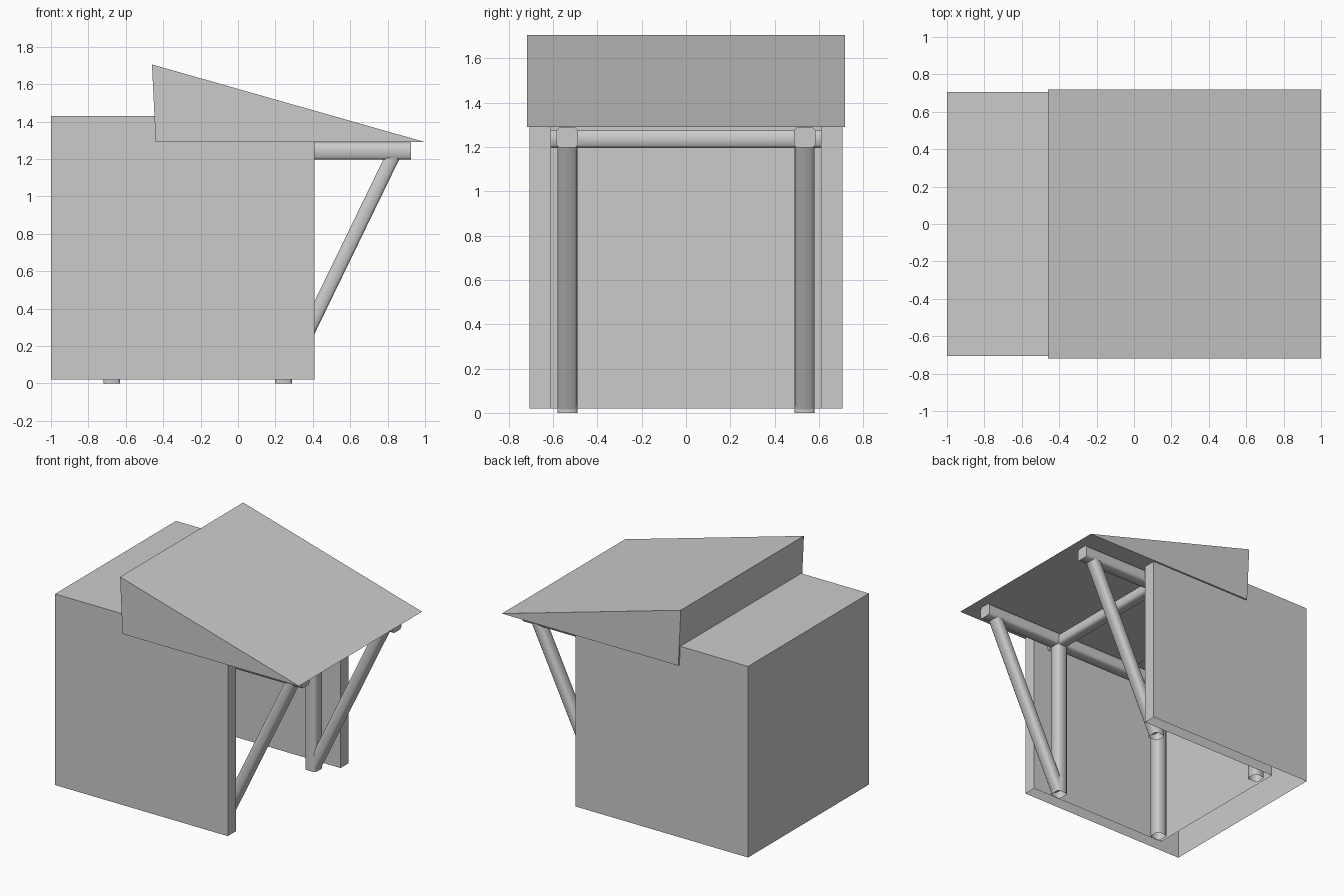
import bpy, bmesh
from mathutils import Vector

if "Cube" in bpy.data.objects:
    bpy.data.objects.remove(bpy.data.objects["Cube"])


def make_object(name, verts, faces, smooth=False):
    mesh = bpy.data.meshes.new(name)
    bm = bmesh.new()
    vs = [bm.verts.new(v) for v in verts]
    for f in faces:
        bm.faces.new([vs[i] for i in f])
    bmesh.ops.recalc_face_normals(bm, faces=bm.faces)
    bm.to_mesh(mesh)
    bm.free()
    obj = bpy.data.objects.new(name, mesh)
    bpy.context.collection.objects.link(obj)
    if smooth:
        bpy.ops.object.select_all(action='DESELECT')
        obj.select_set(True)
        bpy.context.view_layer.objects.active = obj
        bpy.ops.object.shade_smooth_by_angle(angle=1.05)
    return obj


def timber(name, a, b, side, half_w=0.045, half_h=0.045, c=0.013, cap_a=True):
    """Chamfered square timber from a to b; side is its width direction."""
    a, b, side = Vector(a), Vector(b), Vector(side)
    up = (b - a).normalized().cross(side).normalized()
    w, h = half_w, half_h
    section = [(w, h - c), (w - c, h), (c - w, h), (-w, h - c),
               (-w, c - h), (c - w, -h), (w - c, -h), (w, c - h)]
    verts = [p + side * u + up * v for p in (a, b) for u, v in section]
    faces = [(i, (i + 1) % 8, (i + 1) % 8 + 8, i + 8) for i in range(8)]
    faces.append(range(8, 16))
    if cap_a:
        faces.append(range(8))
    return make_object(name, verts, faces, smooth=True)


# Hollow house shell: open on +x, no underside faces
W, WI, Z0, ZI, Z1 = 0.705, 0.61, 0.02, 1.30, 1.43
outer = [(-W, Z0), (-W, Z1), (W, Z1), (W, Z0)]
inner = [(-WI, Z0), (-WI, ZI), (WI, ZI), (WI, Z0)]
verts = [(x, y, z) for x, prof in ((0.41, outer), (-1.0, outer), (0.41, inner), (-0.76, inner))
         for y, z in prof]
faces = [(4, 5, 6, 7), (12, 13, 14, 15)]
for i in range(3):
    faces += [(i, i + 1, i + 5, i + 4),
              (i + 8, i + 9, i + 13, i + 12),
              (i, i + 1, i + 9, i + 8)]
make_object("house_shell", verts, faces)

# Wedge roof
profile = [(-0.46, 1.705), (1.0, 1.29), (-0.44, 1.29)]
verts = [(x, y, z) for y in (-0.718, 0.718) for x, z in profile]
make_object("wedge_roof", verts,
            [(0, 1, 2), (3, 4, 5), (0, 1, 4, 3), (1, 2, 5, 4), (2, 0, 3, 5)])

# Posts, long beams and diagonal braces on both sides
PY, BZ = 0.535, 1.242
POSTS = {"front": 0.243, "rear": -0.675}
for side, y in (("left", -PY), ("right", PY)):
    for pos, x in POSTS.items():
        timber(f"{pos}_post_{side}", (x, y, 0), (x, y, 1.22), (0, 1, 0), cap_a=False)
    timber(f"long_beam_{side}", (-0.76, y, BZ), (0.925, y, BZ), (0, 1, 0), 0.048, 0.046)
    timber(f"brace_{side}", (0.253, y, 0.03), (0.833, y, 1.225), (0, 1, 0), 0.044, 0.038)

# Cross beams between the side walls
for pos, x in POSTS.items():
    timber(f"{pos}_cross_beam", (x, -WI, 1.236), (x, WI, 1.236), (1, 0, 0), 0.042, 0.041)
